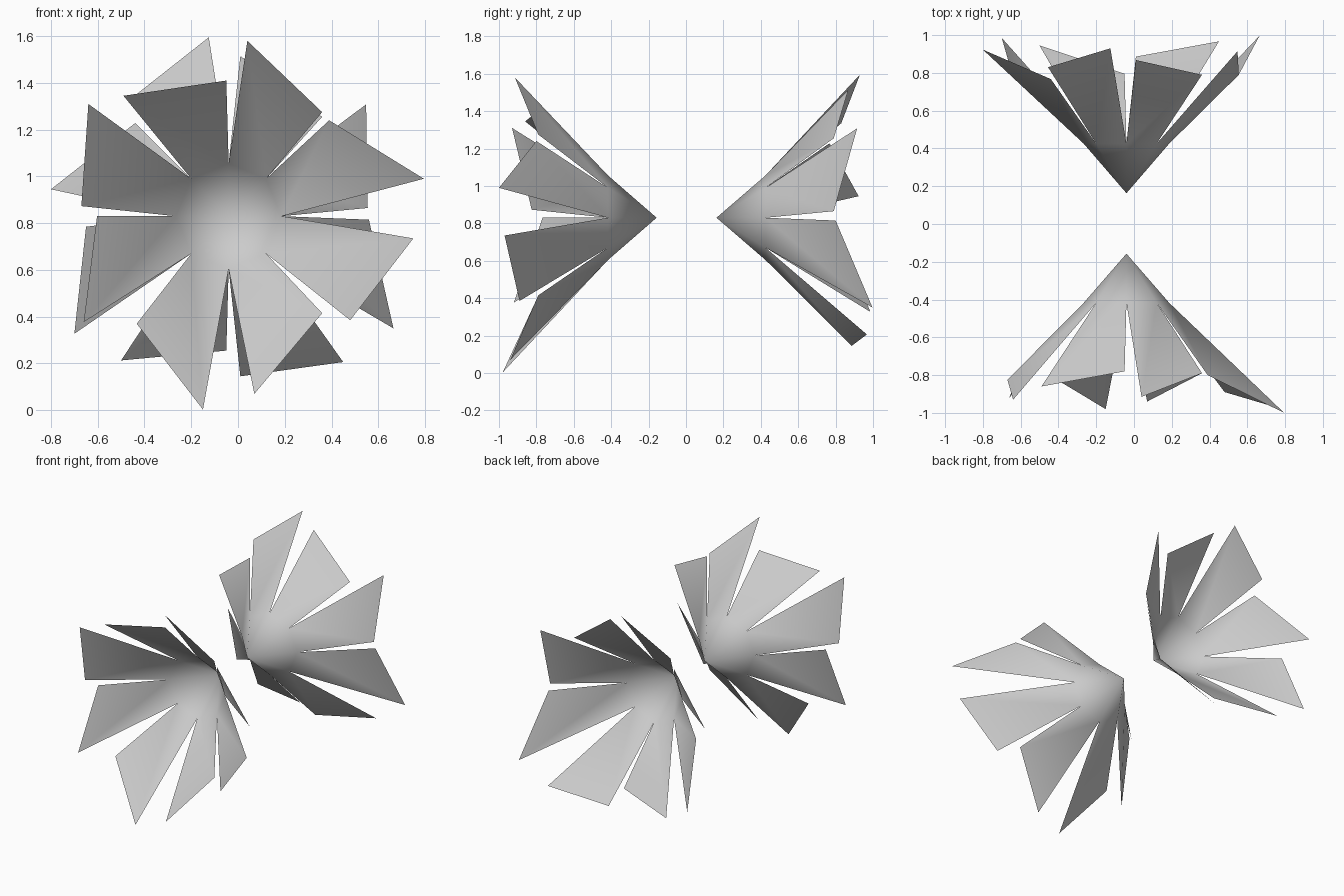
import bpy, math

CX, CZ = -0.04, 0.83      # shared axis of both flowers
NOTCH_R = 0.226           # radius where the slits between petals end
PETALS = 8

# Outer corner pairs (x, z, depth) per petal, counter-clockwise from +x
FRONT = [
    ((0.795, 0.99, 1.00), (0.39, 1.24, 0.80)),
    ((0.36, 1.275, 0.79), (0.04, 1.58, 0.915)),
    ((-0.05, 1.41, 0.78), (-0.49, 1.345, 0.86)),
    ((-0.64, 1.31, 0.93), (-0.67, 0.873, 0.825)),
    ((-0.603, 0.83, 0.767), (-0.66, 0.377, 0.92)),
    ((-0.433, 0.37, 0.81), (-0.15, 0.003, 0.98)),
    ((0.07, 0.07, 0.94), (0.36, 0.415, 0.79)),
    ((0.48, 0.385, 0.89), (0.75, 0.735, 0.97)),
]
BACK = [
    ((0.555, 0.865, 0.79), (0.548, 1.308, 0.915)),
    ((0.36, 1.255, 0.79), (0.01, 1.515, 0.868)),
    ((-0.125, 1.595, 0.93), (-0.455, 1.335, 0.83)),
    ((-0.44, 1.228, 0.767), (-0.80, 0.945, 0.923)),
    ((-0.65, 0.785, 0.81), (-0.70, 0.327, 0.985)),
    ((-0.50, 0.213, 0.945), (-0.05, 0.255, 0.795)),
    ((0.01, 0.145, 0.886), (0.45, 0.206, 0.967)),
    ((0.665, 0.35, 0.997), (0.56, 0.815, 0.80)),
]


def slit_cone(name, corners, side, apex_y, notch_y):
    """Cone whose rim is cut into uneven petals; side is -1 front, +1 back."""
    verts = [(CX, side * apex_y, CZ)]
    for i in range(PETALS):
        a = math.tau * i / PETALS
        verts.append((CX + NOTCH_R * math.cos(a), side * notch_y,
                      CZ + NOTCH_R * math.sin(a)))
    faces = []
    for i, pair in enumerate(corners):
        n0, n1 = 1 + i, 1 + (i + 1) % PETALS
        k = len(verts)
        verts += [(x, side * d, z) for x, z, d in pair]
        new = [(0, n0, n1), (n0, k, k + 1, n1)]
        # outside of each cone faces back toward the centre
        faces += [f[::-1] for f in new] if side > 0 else new
    mesh = bpy.data.meshes.new(name)
    mesh.from_pydata(verts, [], faces)
    mesh.shade_smooth()
    obj = bpy.data.objects.new(name, mesh)
    bpy.context.collection.objects.link(obj)
    return obj


# Two petal cones, tip to tip
slit_cone("front_petal_cone", FRONT, -1, 0.157, 0.417)
slit_cone("back_petal_cone", BACK, 1, 0.163, 0.425)
